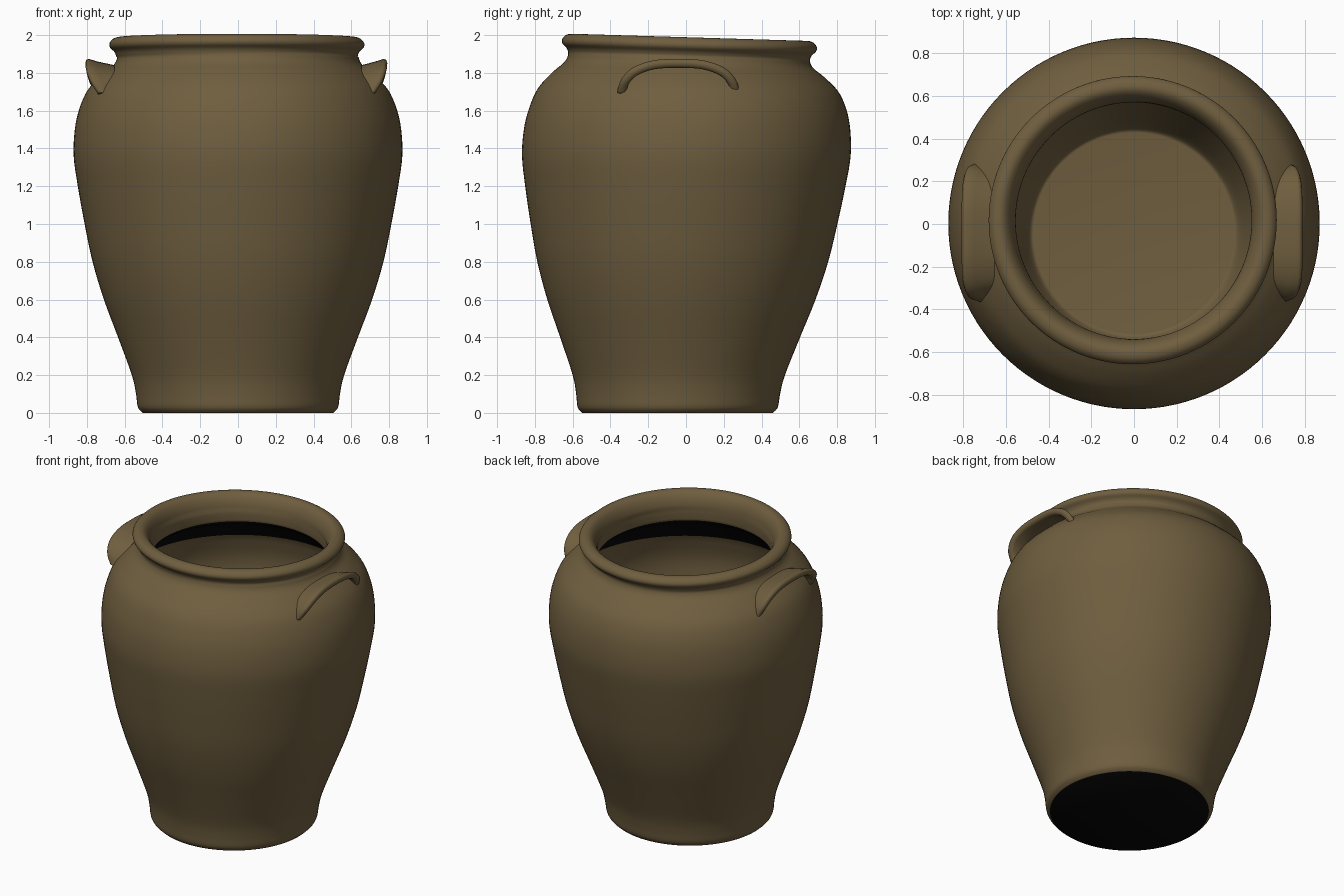
import bpy, bmesh, math
from mathutils import Vector

if "Cube" in bpy.data.objects:
    bpy.data.objects.remove(bpy.data.objects["Cube"])

def material(name, rgb):
    m = bpy.data.materials.new(name)
    m.diffuse_color = (*rgb, 1)
    m.use_nodes = True
    m.node_tree.nodes["Principled BSDF"].inputs["Base Color"].default_value = m.diffuse_color
    return m

CLAY = material("brown clay", (0.160, 0.113, 0.050))
BLACK = material("unglazed black", (0.002, 0.002, 0.002))

def smooth_path(pts, n):
    """Catmull-Rom through the points, n steps per span."""
    p = [Vector(q) for q in pts]
    p = [2 * p[0] - p[1]] + p + [2 * p[-1] - p[-2]]
    out = []
    for i in range(1, len(p) - 2):
        a, b, c, d = p[i - 1:i + 3]
        for k in range(n):
            t = k / n
            out.append(0.5 * (2 * b + (c - a) * t + (2 * a - 5 * b + 4 * c - d) * t * t
                              + (3 * b - a - 3 * c + d) * t ** 3))
    return out + [p[-2]]

def finish(bm, name, angle):
    bmesh.ops.recalc_face_normals(bm, faces=bm.faces)
    me = bpy.data.meshes.new(name)
    bm.to_mesh(me)
    bm.free()
    me.materials.append(CLAY)
    me.materials.append(BLACK)
    ob = bpy.data.objects.new(name, me)
    bpy.context.collection.objects.link(ob)
    bpy.ops.object.select_all(action='DESELECT')
    ob.select_set(True)
    bpy.context.view_layer.objects.active = ob
    bpy.ops.object.shade_smooth_by_angle(angle=math.radians(angle))
    return ob

# profiles as (radius, height): outside with rolled rim, neck underside, inside
OUTER = [(0.505, 0), (0.53, 0.03), (0.54, 0.10), (0.562, 0.2), (0.635, 0.4), (0.71, 0.6),
         (0.77, 0.8), (0.812, 1.0), (0.848, 1.2), (0.87, 1.36), (0.864, 1.5), (0.84, 1.61),
         (0.795, 1.71), (0.72, 1.79), (0.66, 1.84), (0.64, 1.88), (0.648, 1.91),
         (0.672, 1.935), (0.673, 1.96), (0.65, 1.983), (0.615, 1.987), (0.585, 1.965),
         (0.563, 1.92), (0.555, 1.86), (0.558, 1.80)]
CEILING = [(0.558, 1.80), (0.585, 1.772), (0.68, 1.71), (0.77, 1.60)]
INNER = [(0.77, 1.60), (0.82, 1.40), (0.79, 1.15), (0.73, 0.80), (0.63, 0.45),
         (0.54, 0.20), (0.49, 0.08), (0.46, 0.065)]

def centre_y(z):
    return -0.045 + 0.045 * z / 1.3 if z < 1.3 else 0.018 * (z - 1.3) / 0.65

# jar body
SEG = 112
bm = bmesh.new()
prof, mats = [], []
for part, mat in ((OUTER, 0), (CEILING, 1), (INNER, 0)):
    pts = smooth_path(part, 4)
    prof += pts[:-1] if part is not INNER else pts
    mats += [mat] * (len(pts) - 1)
rings = []
for r, z in prof:
    tilt = 0.02 * max(0, min(1, (z - 1.6) / 0.3))
    ring = []
    for k in range(SEG):
        a = 2 * math.pi * k / SEG
        x, y = r * math.cos(a), r * math.sin(a)
        ring.append(bm.verts.new((x - 0.006 * (z > 1.88), y + centre_y(z), max(0, z - tilt * y / 0.66))))
    rings.append(ring)
for i in range(len(rings) - 1):
    for k in range(SEG):
        j = (k + 1) % SEG
        f = bm.faces.new((rings[i][k], rings[i][j], rings[i + 1][j], rings[i + 1][k]))
        f.material_index = mats[i]
bm.faces.new(rings[-1])                       # inside floor
bm.faces.new(rings[0]).material_index = 1     # black underside
finish(bm, "jar_body", 50)

# arched lug handles: (y, z, outer x), swept with a flat rounded section
ARCH = [(-0.345, 1.69, 0.725), (-0.325, 1.755, 0.765), (-0.27, 1.81, 0.785), (-0.17, 1.845, 0.79),
        (-0.04, 1.853, 0.79), (0.09, 1.845, 0.79), (0.19, 1.81, 0.785), (0.245, 1.755, 0.77),
        (0.265, 1.69, 0.74)]

def handle(name, side, grow):
    bm = bmesh.new()
    path = smooth_path(ARCH, 5)
    loops = []
    for i, (y, z, xo) in enumerate(path):
        a, b = path[max(0, i - 1)], path[min(len(path) - 1, i + 1)]
        t = Vector((b[0] - a[0], b[1] - a[1])).normalized()
        n = Vector((-t.y, t.x))
        xo += grow
        xi = 0.655
        loop = []
        for dx, h in ((xi, -0.02), (xo - 0.02, -0.026), (xo - 0.005, -0.018), (xo, 0),
                      (xo - 0.005, 0.016), (xo - 0.02, 0.021), (xo - 0.06, 0.008), (xi, -0.012)):
            loop.append(bm.verts.new((side * dx, y + n.x * h, z + n.y * h)))
        loops.append(loop)
    for p, q in zip(loops, loops[1:]):
        for k in range(8):
            j = (k + 1) % 8
            bm.faces.new((p[k], p[j], q[j], q[k]))
    bm.faces.new(loops[0])
    bm.faces.new(loops[-1])
    finish(bm, name, 60)

handle("right_handle", 1, 0.0)
handle("left_handle", -1, 0.018)
